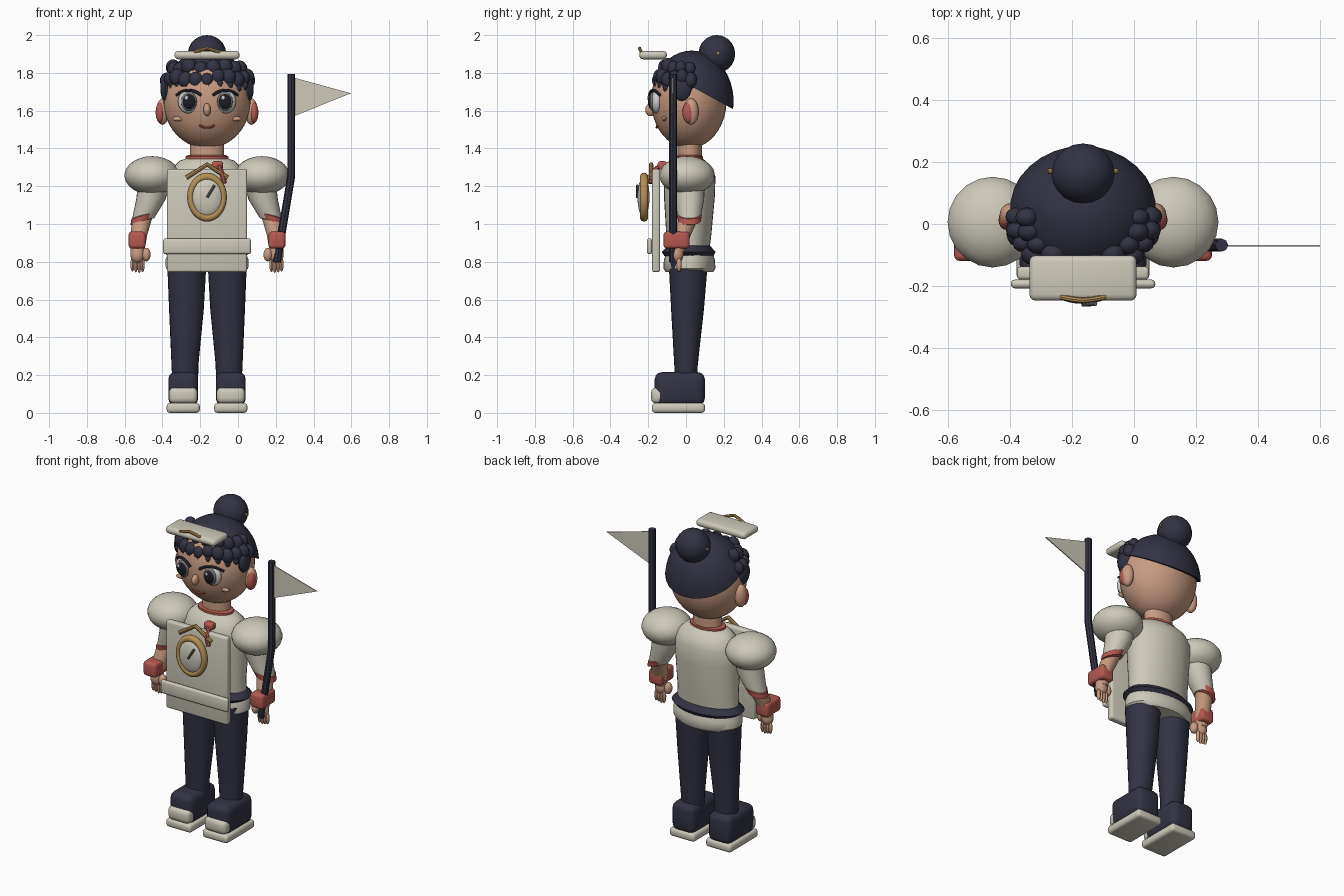
import bpy, bmesh, math, random
from mathutils import Vector

cube = bpy.data.objects.get("Cube")
if cube:
    bpy.data.objects.remove(cube)
random.seed(4)
CX = -0.164  # body centre line


def material(name, r, g, b):
    m = bpy.data.materials.new(name)
    m.use_nodes = True
    m.diffuse_color = (r, g, b, 1)
    m.node_tree.nodes["Principled BSDF"].inputs["Base Color"].default_value = (r, g, b, 1)
    return m


CREAM = material("cream cloth", 0.61, 0.58, 0.49)
NAVY = material("dark navy", 0.032, 0.032, 0.056)
SKIN = material("warm skin", 0.58, 0.33, 0.22)
RED = material("brick red", 0.46, 0.10, 0.08)
GOLD = material("gold", 0.45, 0.28, 0.09)
WHITE = material("eye white", 0.62, 0.62, 0.60)
BLACK = material("pupil black", 0.012, 0.012, 0.018)
GREY = material("iris grey", 0.16, 0.16, 0.18)


def finish(name, bm, mat, angle=40):
    bmesh.ops.recalc_face_normals(bm, faces=bm.faces)
    me = bpy.data.meshes.new(name)
    bm.to_mesh(me)
    bm.free()
    ob = bpy.data.objects.new(name, me)
    bpy.context.collection.objects.link(ob)
    me.materials.append(mat)
    smooth(ob, angle)
    return ob


def smooth(ob, angle=40):
    bpy.ops.object.select_all(action='DESELECT')
    ob.select_set(True)
    bpy.context.view_layer.objects.active = ob
    bpy.ops.object.shade_smooth_by_angle(angle=math.radians(angle))


def ball(name, loc, size, mat, cut=None, n=20):
    """Ellipsoid; x is measured from the body centre line."""
    bm = bmesh.new()
    bmesh.ops.create_uvsphere(bm, u_segments=n, v_segments=n * 2 // 3, radius=1)
    for v in bm.verts:
        v.co = Vector((v.co[i] * size[i] + loc[i] for i in range(3)))
        v.co.x += CX
    if cut:
        bmesh.ops.bisect_plane(bm, geom=bm.verts[:] + bm.edges[:] + bm.faces[:],
                               plane_co=cut[0], plane_no=cut[1], clear_inner=True)
        bmesh.ops.holes_fill(bm, edges=[e for e in bm.edges if e.is_boundary])
    return finish(name, bm, mat)


def box(name, loc, size, mat, bevel=0.015, segments=3):
    bm = bmesh.new()
    bmesh.ops.create_cube(bm, size=1)
    for v in bm.verts:
        v.co = Vector((v.co[i] * size[i] + loc[i] for i in range(3)))
        v.co.x += CX
    bmesh.ops.bevel(bm, geom=bm.edges[:], offset=bevel, segments=segments,
                    profile=0.5, affect='EDGES')
    return finish(name, bm, mat)


def loft(name, rings, mat, n=24):
    """Skin through level ellipses given as (x, y, z, rx, ry)."""
    bm = bmesh.new()
    loops = []
    for x, y, z, rx, ry in rings:
        loops.append([bm.verts.new((CX + x + rx * math.cos(math.tau * i / n),
                                    y + ry * math.sin(math.tau * i / n), z)) for i in range(n)])
    for a, b in zip(loops, loops[1:]):
        for i in range(n):
            j = (i + 1) % n
            bm.faces.new((a[i], a[j], b[j], b[i]))
    bm.faces.new(loops[0])
    bm.faces.new(loops[-1])
    return finish(name, bm, mat)


def tube(name, points, radius, mat):
    cu = bpy.data.curves.new(name, 'CURVE')
    cu.dimensions = '3D'
    cu.bevel_depth = radius
    cu.bevel_resolution = 2
    cu.use_fill_caps = True
    sp = cu.splines.new('POLY')
    sp.points.add(len(points) - 1)
    for p, q in zip(sp.points, points):
        p.co = (CX + q[0], q[1], q[2], 1)
    ob = bpy.data.objects.new(name, cu)
    bpy.context.collection.objects.link(ob)
    cu.materials.append(mat)
    bpy.ops.object.select_all(action='DESELECT')
    ob.select_set(True)
    bpy.context.view_layer.objects.active = ob
    bpy.ops.object.convert(target='MESH')
    smooth(ob)


def face_y(x, z):
    """Front surface of the head."""
    return 0.015 - 0.2 * math.sqrt(max(0, 1 - (x / 0.232) ** 2 - ((z - 1.655) / 0.255) ** 2))


# Head, hair cap, bun and hairpin
ball("head", (0, 0.015, 1.655), (0.232, 0.2, 0.255), SKIN, n=32)
ball("hair_cap", (0, 0.03, 1.65), (0.243, 0.222, 0.268), NAVY,
     cut=((0, 0, 1.744), (0, 0.545, 1)), n=32)
ball("hair_bun", (0, 0.163, 1.9), (0.102, 0.097, 0.1), NAVY)
tube("hairpin", [(-0.112, 0.17, 1.905), (0.112, 0.17, 1.905)], 0.009, GOLD)

# Curly fringe in two rows
for row, (z, rx, ry, count) in enumerate([(1.77, 0.215, 0.16, 13), (1.825, 0.18, 0.125, 10)]):
    for i in range(count):
        a = math.radians(-95 + 190 * i / (count - 1))
        r = random.uniform(0.034, 0.042)
        x, y = rx * math.sin(a), 0.01 - ry * math.cos(a)
        zz = z + random.uniform(-0.012, 0.012)
        ball("fringe_curl", (x, y, zz), (r, r * 0.85, r * 1.1), NAVY, n=12)
        if row == 0:
            ball("fringe_tip", (x + 0.008, y - 0.008, zz - 0.035), (0.018, 0.018, 0.03), NAVY, n=10)

# Nose and mouth
ball("nose", (0, -0.188, 1.605), (0.02, 0.028, 0.034), SKIN, n=14)
tube("mouth", [(x, face_y(x, 1.515) - 0.003, 1.51 + 8 * x * x)
               for x in (-0.04, -0.025, -0.01, 0.01, 0.025, 0.04)], 0.006, RED)

# Both sides of the body
for s, side in ((-1, "right"), (1, "left")):
    # Eye with iris, pupil, glint and lashes
    ex = 0.097 * s
    ball(side + "_eye", (ex, -0.155, 1.648), (0.057, 0.032, 0.063), WHITE)
    ball(side + "_iris", (ex * 0.98, -0.176, 1.648), (0.042, 0.02, 0.05), GREY)
    ball(side + "_pupil", (ex * 0.98, -0.182, 1.648), (0.035, 0.02, 0.042), BLACK)
    ball(side + "_glint", (ex - 0.012, -0.2, 1.668), (0.01, 0.005, 0.012), WHITE, n=10)
    lash = []
    for t in range(-4, 5):
        dx = t * 0.0165
        z = 1.708 - 6 * dx * dx
        lash.append((ex + dx, min(face_y(ex + dx, z), -0.125) - 0.012, z))
    tube(side + "_lash", lash, 0.008, NAVY)
    ball(side + "_cheek", (0.152 * s, face_y(0.152, 1.557), 1.557), (0.032, 0.012, 0.013), SKIN, n=14)

    # Ear and side lock
    ball(side + "_ear", (0.235 * s, 0.027, 1.595), (0.034, 0.04, 0.07), SKIN)
    ball(side + "_ear_inner", (0.248 * s, 0.013, 1.59), (0.024, 0.032, 0.055), RED)
    ball(side + "_side_lock", (0.222 * s, -0.02, 1.715), (0.026, 0.05, 0.065), NAVY, n=14)

    # Puffed shoulder, sleeve and cuff
    ball(side + "_shoulder_puff", (0.291 * s, 0.006, 1.257), (0.146, 0.147, 0.102), CREAM)
    loft(side + "_sleeve", [(0.28 * s, 0.015, 1.22, 0.085, 0.085), (0.297 * s, 0.018, 1.13, 0.078, 0.078),
                            (0.338 * s, 0.018, 1.03, 0.058, 0.058)], CREAM)
    cuff = []
    for z, r in ((1.012, 0.05), (1.016, 0.06), (1.045, 0.066), (1.052, 0.056)):
        cuff.append(((0.34 - (z - 1.03) * 0.4) * s, 0.018, z, r, r))
    ob = loft(side + "_cuff", cuff, RED)
    for v in ob.data.vertices:
        v.co.z += (v.co.x - CX - 0.34 * s) * 0.3 * -s

    # Forearm, wristband and hand
    loft(side + "_forearm", [(0.34 * s, 0.018, 1.04, 0.052, 0.052), (0.362 * s, -0.02, 0.94, 0.045, 0.045),
                             (0.368 * s, -0.045, 0.85, 0.036, 0.034)], SKIN)
    box(side + "_wristband", (0.37 * s, -0.05, 0.915), (0.09, 0.138, 0.09), RED, 0.018)
    ball(side + "_palm", (0.368 * s, -0.045, 0.84), (0.038, 0.032, 0.046), SKIN)
    ball(side + "_thumb", (0.322 * s, -0.05, 0.838), (0.024, 0.026, 0.036), SKIN, n=14)
    for k in range(4):
        fx = (0.341 + 0.018 * k) * s
        ball(side + "_finger", (fx, -0.037, 0.785), (0.0115, 0.014, 0.045 - 0.004 * abs(k - 1)), SKIN, n=10)

    # Trouser leg
    loft(side + "_leg", [(0.115 * s, 0.0, 0.15, 0.068, 0.06), (0.117 * s, 0.0, 0.25, 0.071, 0.062),
                         (0.109 * s, 0.008, 0.55, 0.092, 0.087), (0.107 * s, 0.012, 0.8, 0.104, 0.104)], NAVY)

    # Boot with toe cap and sole
    fx = 0.126 * s
    box(side + "_boot", (fx, -0.033, 0.127), (0.158, 0.265, 0.178), NAVY, 0.038)
    box(side + "_toe_cap", (fx, -0.135, 0.092), (0.152, 0.1, 0.086), CREAM, 0.028)
    box(side + "_sole", (fx, -0.04, 0.026), (0.176, 0.282, 0.052), CREAM, 0.018)

# Neck, collar and scarf tail
loft("neck", [(0, 0.02, 1.3, 0.09, 0.065), (0, 0.02, 1.45, 0.09, 0.065)], SKIN)
loft("collar", [(0, 0.016, 1.32, 0.1, 0.065), (0, 0.016, 1.328, 0.113, 0.073),
                (0, 0.016, 1.358, 0.113, 0.073), (0, 0.016, 1.364, 0.1, 0.065)], RED)
box("scarf_knot", (0.055, -0.125, 1.31), (0.06, 0.05, 0.045), RED, 0.014)
tube("scarf_tail", [(0.06, -0.135, 1.31), (0.078, -0.185, 1.27), (0.092, -0.19, 1.215)], 0.013, RED)

# Torso, sash and hips
loft("torso", [(0, 0.015, 0.83, 0.2, 0.105), (0, 0.015, 0.95, 0.195, 0.12), (0, 0.018, 1.15, 0.205, 0.135),
               (0, 0.02, 1.25, 0.205, 0.136), (0, 0.02, 1.3, 0.18, 0.118),
               (0, 0.018, 1.335, 0.145, 0.085), (0, 0.016, 1.35, 0.1, 0.065)], CREAM, 32)
loft("sash", [(0, 0.015, 0.83, 0.205, 0.13), (0, 0.015, 0.852, 0.232, 0.142),
              (0, 0.015, 0.885, 0.198, 0.112)], NAVY, 32)
loft("hips", [(0, 0.018, 0.745, 0.195, 0.125), (0, 0.018, 0.765, 0.218, 0.138),
              (0, 0.018, 0.81, 0.22, 0.135), (0, 0.018, 0.86, 0.2, 0.118)], CREAM, 32)

# Chest board with lower band
box("chest_board", (0, -0.158, 1.018), (0.425, 0.042, 0.546), CREAM, 0.012)
box("board_band", (0, -0.193, 0.882), (0.465, 0.028, 0.084), CREAM, 0.013)
tube("board_roof", [(-0.11, -0.185, 1.245), (0, -0.185, 1.315), (0.11, -0.185, 1.245)], 0.012, GOLD)

# Clock ring, face and hand
bpy.ops.mesh.primitive_torus_add(major_radius=0.1, minor_radius=0.02, major_segments=32, minor_segments=10,
                                 location=(CX, -0.222, 1.142), rotation=(math.pi / 2, 0, 0))
ring = bpy.context.object
ring.name = "clock_ring"
ring.scale = (0.88, 1.08, 1.1)
ring.data.materials.append(GOLD)
smooth(ring)
ball("clock_face", (0, -0.225, 1.142), (0.084, 0.032, 0.104), CREAM, n=24)
tube("clock_hand", [(0, -0.259, 1.14), (0.04, -0.257, 1.205)], 0.007, GREY)

# Floating brow plate with gold trim
box("brow_plate", (0, -0.174, 1.894), (0.345, 0.146, 0.044), CREAM, 0.02)
tube("brow_trim", [(-0.072, -0.235, 1.908), (-0.03, -0.243, 1.922), (0, -0.246, 1.93),
                   (0.03, -0.243, 1.922), (0.072, -0.235, 1.908)], 0.009, GOLD)

# Bent pole and pennant
tube("flag_pole", [(0.37, -0.068, 0.8), (0.446, -0.068, 1.255), (0.446, -0.068, 1.795)], 0.021, NAVY)
bm = bmesh.new()
tri = [bm.verts.new((x, -0.073, z)) for x, z in ((0.295, 1.775), (0.295, 1.57), (0.598, 1.692))]
face = bm.faces.new(tri)
out = bmesh.ops.extrude_face_region(bm, geom=[face])
bmesh.ops.translate(bm, vec=(0, 0.006, 0), verts=[g for g in out["geom"] if isinstance(g, bmesh.types.BMVert)])
finish("pennant", bm, CREAM)
